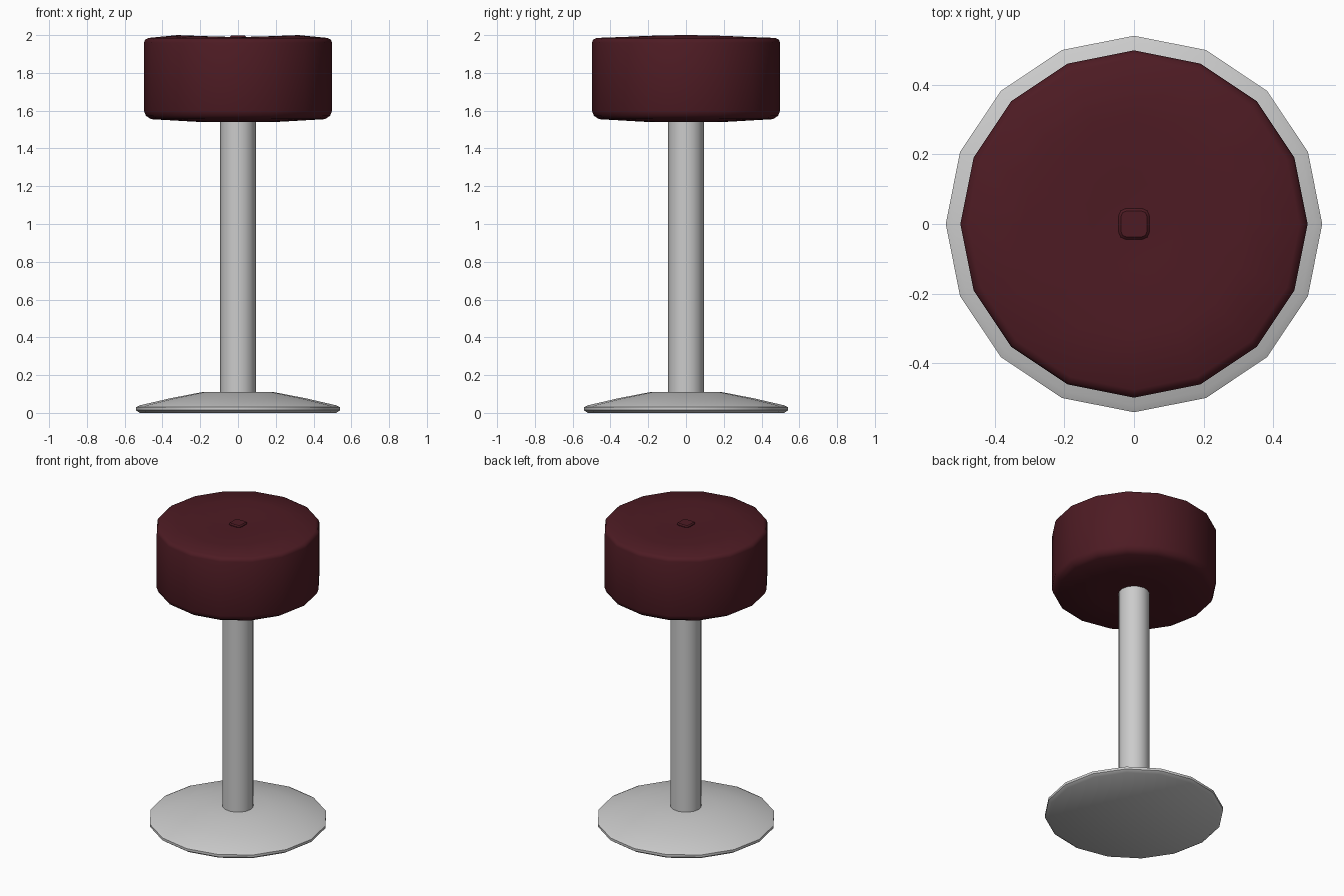
import bpy, bmesh, math

if "Cube" in bpy.data.objects:
    bpy.data.objects.remove(bpy.data.objects["Cube"])

SIDES = 16


def lathe(name, profile, sides=SIDES, angle=40):
    """Revolve (radius, z) points around z; radius 0 makes a pole."""
    bm = bmesh.new()
    rings = []
    for r, z in profile:
        if r == 0:
            rings.append([bm.verts.new((0, 0, z))] * sides)
        else:
            rings.append([bm.verts.new((r * math.cos(2 * math.pi * i / sides),
                                        r * math.sin(2 * math.pi * i / sides), z))
                          for i in range(sides)])
    for a, b in zip(rings, rings[1:]):
        for i in range(sides):
            j = (i + 1) % sides
            bm.faces.new(list(dict.fromkeys((a[i], a[j], b[j], b[i]))))
    bmesh.ops.recalc_face_normals(bm, faces=bm.faces)
    return finish(name, bm, angle)


def finish(name, bm, angle):
    mesh = bpy.data.meshes.new(name)
    bm.to_mesh(mesh)
    bm.free()
    ob = bpy.data.objects.new(name, mesh)
    bpy.context.collection.objects.link(ob)
    bpy.ops.object.select_all(action='DESELECT')
    ob.select_set(True)
    bpy.context.view_layer.objects.active = ob
    bpy.ops.object.shade_smooth_by_angle(angle=math.radians(angle))
    return ob


# Dark red upholstery
red = bpy.data.materials.new("dark_red_upholstery")
red.diffuse_color = (0.075, 0.011, 0.017, 1)
red.use_nodes = True
red.node_tree.nodes["Principled BSDF"].inputs["Base Color"].default_value = red.diffuse_color

# Flared floor plate
lathe("base", [(0, 0), (0.52, 0), (0.54, 0.014), (0.54, 0.03), (0.52, 0.04),
               (0.36, 0.077), (0.19, 0.11), (0, 0.11)])

# Column
lathe("column", [(0, 0.09), (0.094, 0.09), (0.094, 1.56), (0, 1.56)])

# Padded seat, slightly domed and dimpled at the centre
seat = lathe("seat", [(0, 1.55), (0.2, 1.54), (0.46, 1.555), (0.488, 1.573),
                      (0.498, 1.60), (0.498, 1.96), (0.492, 1.975), (0.475, 1.985),
                      (0.32, 2.0), (0.12, 1.992), (0, 1.982)])
# The crown is a little lower towards front and back
for v in seat.data.vertices:
    if v.co.z > 1.99:
        v.co.z -= 0.01 * (v.co.y / 0.32) ** 2
seat.data.materials.append(red)

# Tufting button: small rounded square
bm = bmesh.new()
bmesh.ops.create_cube(bm, size=1)
bmesh.ops.scale(bm, vec=(0.088, 0.088, 0.03), verts=bm.verts)
bmesh.ops.translate(bm, vec=(0, 0, 1.982), verts=bm.verts)
upright = [e for e in bm.edges if abs(e.verts[0].co.z - e.verts[1].co.z) > 0.01]
bmesh.ops.bevel(bm, geom=upright, offset=0.02, segments=2, profile=0.5, affect='EDGES')
rim = [e for e in bm.edges if all(v.co.z > 1.99 for v in e.verts)]
bmesh.ops.bevel(bm, geom=rim, offset=0.007, segments=1, affect='EDGES')
button = finish("seat_button", bm, 40)
button.data.materials.append(red)
